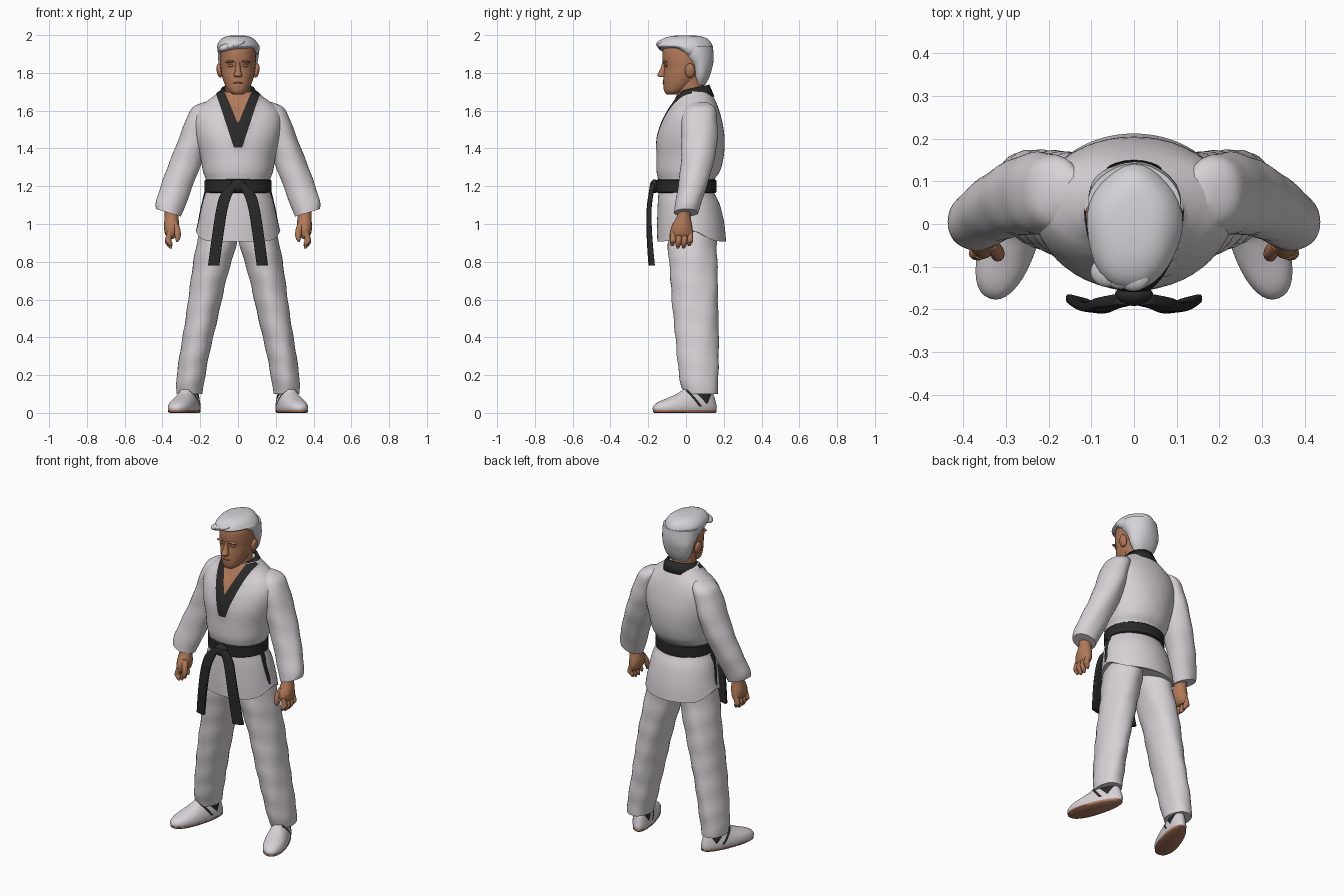
import bpy, bmesh, math
from mathutils import Matrix

if "Cube" in bpy.data.objects:
    bpy.data.objects.remove(bpy.data.objects["Cube"])


def material(name, *rgb):
    m = bpy.data.materials.new(name)
    m.use_nodes = True
    m.diffuse_color = (*rgb, 1)
    m.node_tree.nodes["Principled BSDF"].inputs["Base Color"].default_value = (*rgb, 1)
    return m


WHITE = material("white cloth", .68, .64, .67)
GREY = material("silver hair", .66, .66, .69)
BLACK = material("black cloth", .022, .022, .022)
SKIN = material("skin", .44, .19, .1)
DARK = material("dark skin", .33, .135, .07)
SOLE = material("brown sole", .4, .18, .105)
SIDES = {"left": 1, "right": -1}


def finish(name, bm, *mats):
    bmesh.ops.recalc_face_normals(bm, faces=bm.faces)
    mesh = bpy.data.meshes.new(name)
    bm.to_mesh(mesh)
    bm.free()
    for m in mats:
        mesh.materials.append(m)
    ob = bpy.data.objects.new(name, mesh)
    bpy.context.collection.objects.link(ob)
    return ob


def spline(rows, steps):
    """Smooth curve through section rows."""
    out = []
    for i in range(len(rows) - 1):
        a, b, c, d = (rows[min(max(i + j, 0), len(rows) - 1)] for j in (-1, 0, 1, 2))
        for k in range(steps):
            t = k / steps
            out.append([q + t / 2 * (r - p + t * (2 * p - 5 * q + 4 * r - s + t * (3 * (q - r) + s - p)))
                        for p, q, r, s in zip(a, b, c, d)])
    return out + [rows[-1]]


def loft(rows, side=1, seg=32, steps=4, power=1, ripple=0):
    """Skin through ellipses given as x, y, z, x radius, y radius, x slope."""
    rows = [(*r, 0)[:6] for r in rows]
    bm = bmesh.new()
    rings = []
    for x, y, z, rx, ry, slope in spline(rows, steps):
        ring = []
        for k in range(seg):
            a = math.tau * k / seg
            c, s = math.cos(a), math.sin(a)
            f = 1 + ripple * math.sin(3 * a + 17 * z) * math.sin(2 * a - 29 * z)
            dx = f * rx * math.copysign(abs(c) ** power, c)
            dy = f * ry * math.copysign(abs(s) ** power, s)
            ring.append(bm.verts.new((side * (x + dx), y + dy, z + slope * dx)))
        rings.append(ring)
    for lo, hi in zip(rings, rings[1:]):
        for k in range(seg):
            n = (k + 1) % seg
            bm.faces.new((lo[k], lo[n], hi[n], hi[k]))
    bm.faces.new(rings[0])
    bm.faces.new(rings[-1])
    return bm


def depth(*rows):
    """Centred sections from z, front y, back y, half width."""
    return [(0, (f + b) / 2, z, w, (b - f) / 2) for z, f, b, w in rows]


def cut(bm, point, normal):
    bmesh.ops.bisect_plane(bm, geom=bm.verts[:] + bm.edges[:] + bm.faces[:], plane_co=point, plane_no=normal)


def blob(name, loc, size, mat, turn=0):
    bm = bmesh.new()
    bmesh.ops.create_uvsphere(bm, u_segments=20, v_segments=12, radius=1)
    bm.transform(Matrix.Translation(loc) @ Matrix.Rotation(turn, 4, "Y") @ Matrix.Diagonal((*size, 1)))
    return finish(name, bm, mat)


# Jacket body with the V-shaped lapel cut into its faces
bm = loft(depth((1.18, -.14, .138, .162), (1.235, -.147, .15, .17), (1.28, -.156, .18, .186),
                (1.36, -.156, .2, .2), (1.46, -.151, .204, .225), (1.55, -.122, .19, .235),
                (1.61, -.09, .173, .213), (1.65, -.065, .157, .165), (1.68, -.05, .142, .125),
                (1.70, -.04, .13, .1)), seg=48, power=.95)
INNER, OUTER, TIP = (1.528, .41), (1.34, .33), 1.406
for z, slope in (INNER, OUTER):
    for s in SIDES.values():
        cut(bm, (0, 0, z), (s, 0, -slope))
cut(bm, (0, 0, TIP), (0, 0, 1))
for f in bm.faces:
    c = f.calc_center_median()
    if c.y < .03 and c.z > TIP:
        f.material_index = sum(abs(c.x) < slope * (c.z - z) for z, slope in (INNER, OUTER))
bm.normal_update()
bmesh.ops.recalc_face_normals(bm, faces=bm.faces)
raised = {v: v.normal.copy() for f in bm.faces if f.material_index == 1 for v in f.verts}
for v, n in raised.items():
    v.co += n * .004
finish("jacket_body", bm, WHITE, BLACK, SKIN)

# Standing collar round the back of the neck
bm = bmesh.new()
pairs = []
for k in range(25):
    a = math.radians(-38 + 256 * k / 24)
    x, y = math.cos(a), .04 + .09 * math.sin(a)
    z = 1.69 + .2 * (y - .04)
    pairs.append((bm.verts.new((.122 * x, y + .02 * math.sin(a), z - .032)),
                  bm.verts.new((.086 * x, y - .006 * math.sin(a), z + .03))))
for p, q in zip(pairs, pairs[1:]):
    bm.faces.new((p[0], q[0], q[1], p[1]))
collar = finish("collar", bm, BLACK)
collar.modifiers.new("thickness", "SOLIDIFY").thickness = .012

# Jacket skirt with raised side slits, and the belt
bm = loft([(0, 0, 1.21, .164, .143), (0, .002, 1.165, .174, .148), (0, .015, 1.1, .195, .165),
           (0, .025, 1, .213, .178), (0, .03, .908, .224, .182)], seg=64)
for v in bm.verts:
    low = max(0, (1.02 - v.co.z) / .11)
    v.co.z += .055 * low * abs(v.co.x / .224) ** 9
finish("jacket_skirt", bm, WHITE)
finish("belt", loft([(0, .002, z, .169 + w, .151 + w) for z, w in
                     ((1.163, 0), (1.17, .009), (1.23, .009), (1.237, 0))], seg=48, steps=1), BLACK)
blob("belt_knot", (0, -.166, 1.2), (.045, .026, .036), BLACK)

# Head, neck and face
finish("neck", loft([(0, .035, 1.6, .08, .075), (0, .025, 1.68, .069, .072), (0, .02, 1.78, .07, .075)]), SKIN)
finish("head", loft(depth((1.685, -.1, -.05, .026), (1.70, -.114, -.01, .047), (1.73, -.12, .04, .066),
                          (1.78, -.12, .09, .084), (1.83, -.116, .11, .092), (1.87, -.124, .12, .094),
                          (1.93, -.12, .12, .09), (1.97, -.08, .09, .06))), SKIN)
finish("nose", loft(depth((1.86, -.124, -.1, .01), (1.82, -.136, -.1, .014), (1.79, -.152, -.1, .021),
                          (1.778, -.142, -.1, .019)), seg=16), SKIN)
blob("mouth", (0, -.115, 1.747), (.026, .009, .005), DARK)
for side, s in SIDES.items():
    blob(side + "_ear", (s * .098, .021, 1.812), (.015, .027, .038), SKIN, s * .15)
    blob(side + "_eye", (s * .036, -.104, 1.838), (.019, .01, .008), DARK)
    blob(side + "_brow", (s * .038, -.11, 1.86), (.029, .014, .007), SKIN, s * .1)

# Hair swept up from the forehead and over the right brow
bm = loft(depth((1.895, -.105, .13, .098), (1.92, -.145, .14, .111), (1.95, -.152, .138, .109),
                (1.978, -.13, .115, .088), (1.994, -.085, .075, .057), (1.999, -.03, .02, .015)), ripple=.04)
for v in bm.verts:
    if v.co.y < 0:
        low = max(0, 1.95 - v.co.z) / .055
        v.co.z += low * (.026 * min(1, -v.co.y / .06) + .12 * v.co.x)
        v.co.y *= 1 - 2.2 * max(0, v.co.x - .02)
finish("hair_top", bm, GREY)
finish("hair_back", loft(depth((1.735, .05, .1, .055), (1.78, .035, .125, .084), (1.84, .012, .142, .1),
                               (1.89, -.035, .145, .108), (1.94, -.06, .142, .109)), ripple=.02), GREY)
for k in range(3):
    blob("hair_lock_%d" % (k + 1), (-.062 + .03 * k, -.112 - .005 * k, 1.936 + .008 * k),
         (.042, .036, .02), GREY, -.35)

FOOT_TURN = math.radians(19)
for side, s in SIDES.items():
    # Sleeve
    finish(side + "_sleeve", loft([
        (.145, .075, 1.647, .03, .035), (.178, .073, 1.618, .062, .078), (.202, .07, 1.56, .072, .094),
        (.235, .07, 1.45, .08, .096), (.275, .06, 1.33, .086, .087), (.325, .035, 1.2, .08, .076, .15),
        (.36, .01, 1.1, .074, .068, .3), (.369, 0, 1.06, .066, .064, .3)], s, ripple=.03), WHITE)

    # Hand
    finish(side + "_palm", loft([(.355, -.005, 1.09, .034, .034), (.352, -.012, 1.04, .036, .037),
                                 (.352, -.022, .985, .04, .056), (.354, -.022, .945, .031, .058),
                                 (.354, -.022, .92, .012, .045)], s, 20), SKIN)
    for k in range(4):
        y, drop = -.068 + .03 * k, .011 * abs(k - 1.5)
        finish("%s_finger_%d" % (side, k + 1), loft([
            (.358, y, .96, .016, .0155), (.37, y, .915, .017, .016), (.364, y - .003, .885 + drop, .016, .0145),
            (.356, y - .005, .866 + drop, .006, .006)], s, 12), SKIN)
    finish(side + "_thumb", loft([(.338, -.045, 1.01, .018, .018), (.322, -.064, .97, .017, .017),
                                  (.319, -.074, .93, .015, .014), (.322, -.078, .905, .005, .005)], s, 12), SKIN)

    # Trouser leg
    finish(side + "_trouser_leg", loft([
        (.1, .03, 1, .09, .13), (.112, .03, .9, .106, .13), (.156, .045, .7, .094, .125),
        (.194, .052, .5, .085, .119), (.231, .062, .3, .078, .11), (.25, .07, .18, .075, .102),
        (.257, .078, .1, .068, .09)], s, steps=6, ripple=.035), WHITE)

    # Shoe with a black side stripe and heel wedge, and its sole
    place = Matrix.Translation((s * .28, -.006, 0)) @ Matrix.Rotation(s * FOOT_TURN, 4, "Z")
    shoe = loft([(0, 0, .01, .06, .174), (0, 0, .03, .064, .177), (0, .01, .055, .061, .162),
                 (0, .04, .083, .052, .124), (0, .06, .105, .044, .095), (0, .07, .125, .038, .08)], s, 40, power=.9)
    wedge = ((.108, .6), (.108, -1))
    stripe = (.055, .073)
    for y, slant in wedge:
        cut(shoe, (0, y, .045), (0, 1, -slant))
    for y in stripe:
        cut(shoe, (0, y, .04), (0, 1, .8))
    cut(shoe, (0, 0, .035), (0, 0, 1))
    for f in shoe.faces:
        c = f.calc_center_median()
        in_wedge = wedge[1][1] * (c.z - .045) < c.y - wedge[0][0] < wedge[0][1] * (c.z - .045)
        in_stripe = stripe[0] < c.y + .8 * (c.z - .04) < stripe[1]
        f.material_index = int(.035 < c.z < .12 and abs(c.x) > .025 and (in_wedge or in_stripe))
    base = loft([(0, 0, 0, .056, .168), (0, 0, .005, .062, .176), (0, 0, .014, .062, .176)], s, 40, 1, power=.9)
    for part, mesh, mats in (("_shoe", shoe, (WHITE, BLACK)), ("_sole", base, (SOLE,))):
        for v in mesh.verts:
            v.co.x *= 1 - .8 * v.co.y
        mesh.transform(place)
        finish(side + part, mesh, *mats)

    # Hanging belt end, turned outwards, and the dark strip at the hip
    tail = loft([(.015, -.176, 1.215, .024, .014), (.06, -.184, 1.16, .031, .013), (.085, -.194, 1.08, .03, .012),
                 (.106, -.195, .95, .03, .012), (.129, -.189, .78, .03, .012)], s, 24, power=.4)
    for v in tail.verts:
        v.co.y += .6 * (abs(v.co.x) - .1) * (1.2 - v.co.z)
    finish(side + "_belt_end", tail, BLACK)
    finish(side + "_hip_strip", loft([(.174, -.01, 1.17, .004, .018), (.195, -.002, 1.08, .004, .021),
                                      (.214, .012, .98, .004, .014)], s, 16), BLACK)

# Smooth shading with crisp hems
for ob in bpy.context.collection.objects:
    if ob.type == "MESH":
        bpy.ops.object.select_all(action="DESELECT")
        ob.select_set(True)
        bpy.context.view_layer.objects.active = ob
        bpy.ops.object.shade_smooth_by_angle(angle=math.radians(50))
